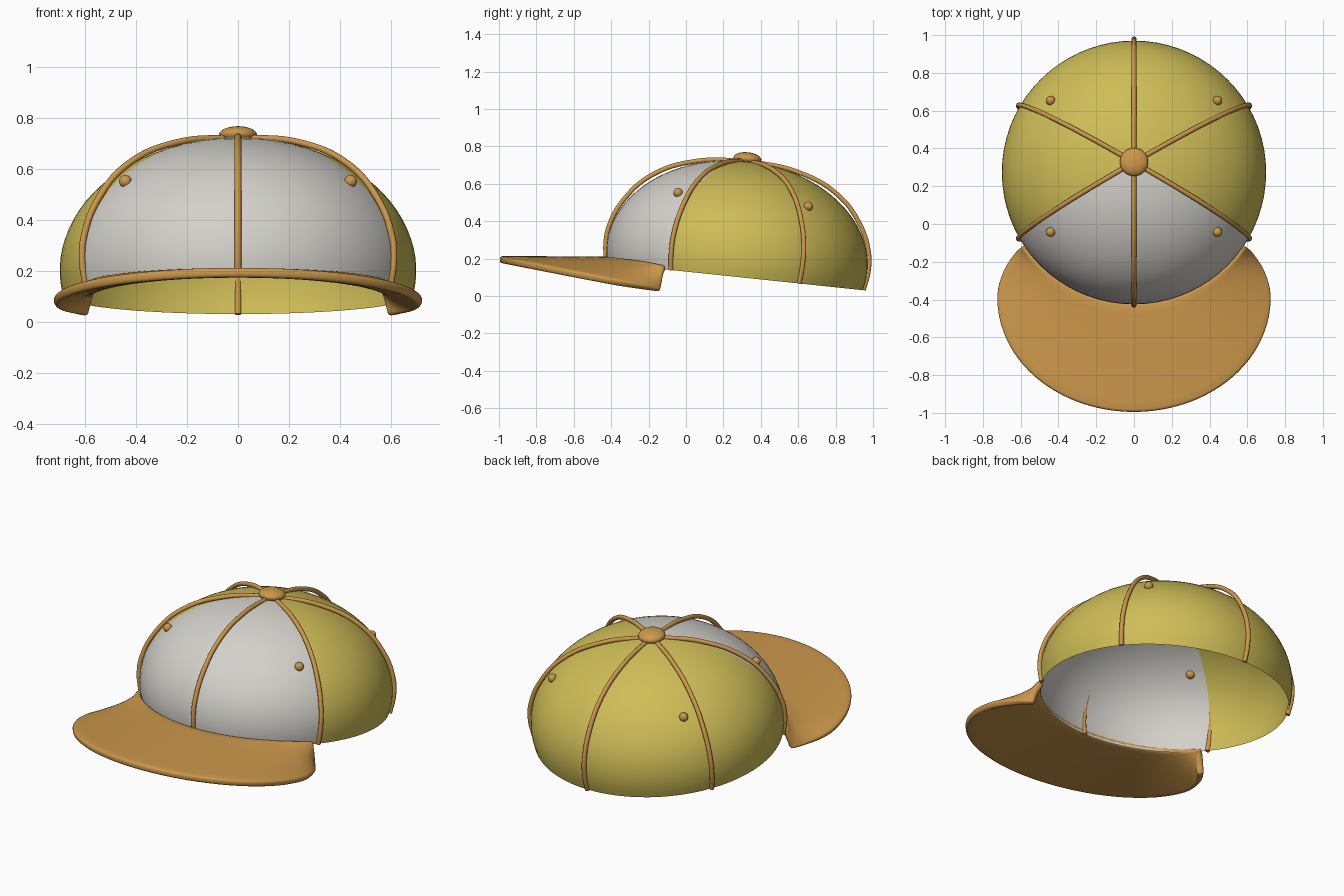
import bpy, bmesh, math
from mathutils import Matrix, Vector

cube = bpy.data.objects.get("Cube")
if cube:
    bpy.data.objects.remove(cube, do_unlink=True)

# Crown frame: base centre, leaning back six degrees
CROWN = Matrix.Translation((0, 0.262, 0.103)) @ Matrix.Rotation(math.radians(-6), 4, 'X')


def material(name, rgb):
    m = bpy.data.materials.new(name)
    m.use_nodes = True
    m.diffuse_color = (*rgb, 1)
    m.node_tree.nodes["Principled BSDF"].inputs["Base Color"].default_value = (*rgb, 1)
    return m


GOLD = material("mustard cloth", (0.62, 0.51, 0.095))
GREY = material("pale grey cloth", (0.66, 0.64, 0.60))
ORANGE = material("orange trim", (0.60, 0.31, 0.07))


def add_object(name, data, *mats):
    ob = bpy.data.objects.new(name, data)
    bpy.context.collection.objects.link(ob)
    for m in mats:
        data.materials.append(m)
    return ob


def finish(name, bm, *mats):
    bmesh.ops.recalc_face_normals(bm, faces=bm.faces[:])
    me = bpy.data.meshes.new(name)
    bm.to_mesh(me)
    bm.free()
    me.shade_smooth()
    return add_object(name, me, *mats)


def polar(r, deg, h):
    a = math.radians(deg)
    return Vector((r * math.cos(a), r * math.sin(a), h))


# Crown: open shell, ellipse profile continuing a little below its widest line
SEGS, RINGS = 72, 24
bm = bmesh.new()
low = -math.asin(0.1 / 0.52)
rows = []
for i in range(RINGS):
    a = low + (math.pi / 2 - low) * i / RINGS
    rows.append([bm.verts.new(polar(0.7 * math.cos(a), 360 * j / SEGS,
                                    0.1 + 0.52 * math.sin(a))) for j in range(SEGS)])
apex = bm.verts.new((0, 0, 0.62))
for i in range(RINGS):
    for j in range(SEGS):
        k = (j + 1) % SEGS
        if i < RINGS - 1:
            f = bm.faces.new((rows[i][j], rows[i][k], rows[i + 1][k], rows[i + 1][j]))
        else:
            f = bm.faces.new((rows[i][j], rows[i][k], apex))
        # the two front panels are grey
        f.material_index = int(210 <= 360 * (j + 0.5) / SEGS <= 330)
bm.transform(CROWN)
finish("crown", bm, GOLD, GREY)

# Seam cords: six raised tubes from the rim to the top
PATH = [(0.69, 0.0), (0.706, 0.1), (0.698, 0.2), (0.63, 0.355),
        (0.495, 0.497), (0.275, 0.592), (0.0, 0.624)]
for n in range(6):
    cu = bpy.data.curves.new("seam_cord_%d" % (n + 1), 'CURVE')
    cu.dimensions = '3D'
    cu.bevel_depth = 0.013
    cu.bevel_resolution = 3
    cu.resolution_u = 8
    cu.use_fill_caps = True
    sp = cu.splines.new('BEZIER')
    sp.bezier_points.add(len(PATH) - 1)
    for p, (r, h) in zip(sp.bezier_points, PATH):
        p.co = CROWN @ polar(r, 30 + 60 * n, h)
        p.handle_left_type = p.handle_right_type = 'AUTO'
    add_object(cu.name, cu, ORANGE)


def ball(name, centre, radius, squash=1.0):
    bm = bmesh.new()
    bmesh.ops.create_uvsphere(bm, u_segments=32, v_segments=16, radius=radius)
    bm.transform(CROWN @ Matrix.Translation(centre) @ Matrix.Diagonal((1, 1, squash, 1)))
    finish(name, bm, ORANGE)


# Top button and four eyelet studs
ball("top_button", (0, 0, 0.635), 0.075, 0.45)
for sx, side in ((1, "left"), (-1, "right")):
    for sy, end in ((1, "back"), (-1, "front")):
        ball("eyelet_%s_%s" % (end, side), (sx * 0.442, sy * 0.35, 0.415), 0.025)

# Visor: sheet lofted from the crown rim to a wide oval edge that droops at the sides
COLS, STEPS = 64, 10
bm = bmesh.new()
grid = []
for i in range(COLS + 1):
    t = i / COLS
    inner = CROWN @ polar(0.69, -33 - 114 * t, 0.018)
    phi = math.radians(34 - 248 * t)
    y = -0.4 + (0.595 if math.sin(phi) < 0 else 0.45) * math.sin(phi)
    outer = Vector((0.72 * math.cos(phi), y, 0.195 - 0.2 * (y + 1)))
    grid.append([bm.verts.new(inner.lerp(outer, s / STEPS)) for s in range(STEPS + 1)])
for a, b in zip(grid, grid[1:]):
    for s in range(STEPS):
        bm.faces.new((a[s], a[s + 1], b[s + 1], b[s]))
visor = finish("visor", bm, ORANGE)
solid = visor.modifiers.new("thickness", 'SOLIDIFY')
solid.thickness = 0.038
solid.offset = 0
bevel = visor.modifiers.new("rounded_edge", 'BEVEL')
bevel.width = 0.014
bevel.segments = 3
bevel.limit_method = 'ANGLE'
bevel.angle_limit = math.radians(50)
